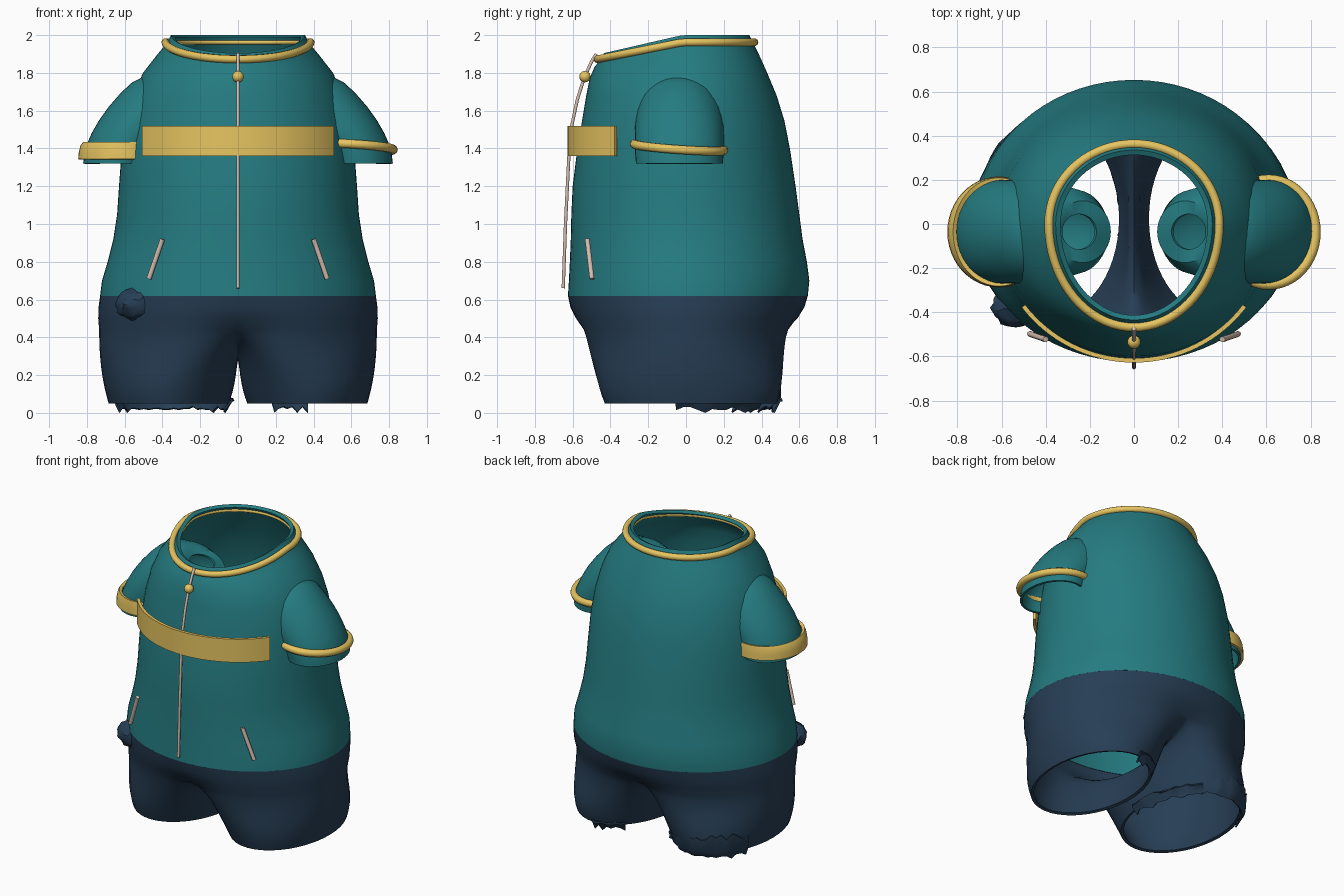
import bpy, bmesh, math, random
from mathutils import Vector as V

random.seed(4)
cube = bpy.data.objects.get("Cube")
if cube:
    bpy.data.objects.remove(cube, do_unlink=True)


def material(name, r, g, b):
    m = bpy.data.materials.new(name)
    m.use_nodes = True
    m.diffuse_color = (r, g, b, 1)
    m.node_tree.nodes["Principled BSDF"].inputs["Base Color"].default_value = (r, g, b, 1)
    return m


TEAL = material("teal cloth", 0.018, 0.2, 0.22)
NAVY = material("navy cloth", 0.02, 0.048, 0.09)
GOLD = material("gold trim", 0.8, 0.56, 0.12)
ZIP = material("beige zip", 0.68, 0.52, 0.43)


def activate(ob):
    bpy.ops.object.select_all(action="DESELECT")
    ob.select_set(True)
    bpy.context.view_layer.objects.active = ob


def finish(name, bm, mat, thick=0, smooth=40):
    bmesh.ops.remove_doubles(bm, verts=bm.verts, dist=0.0005)
    bmesh.ops.recalc_face_normals(bm, faces=bm.faces)
    me = bpy.data.meshes.new(name)
    bm.to_mesh(me)
    bm.free()
    me.materials.append(mat)
    ob = bpy.data.objects.new(name, me)
    bpy.context.collection.objects.link(ob)
    activate(ob)
    if thick:
        mod = ob.modifiers.new("Thickness", "SOLIDIFY")
        mod.thickness, mod.offset = thick, -1
        bpy.ops.object.modifier_apply(modifier=mod.name)
    bpy.ops.object.shade_smooth_by_angle(angle=math.radians(smooth))
    return ob


def skin(bm, rings, closed=True):
    rows = [[bm.verts.new(p) for p in ring] for ring in rings]
    n = len(rows[0])
    for a, b in zip(rows, rows[1:]):
        for i in range(n if closed else n - 1):
            j = (i + 1) % n
            bm.faces.new((a[i], a[j], b[j], b[i]))


def loft(name, rings, mat, thick=0, closed=True):
    bm = bmesh.new()
    skin(bm, rings, closed)
    return finish(name, bm, mat, thick)


def tube(name, pts, radius, mat, cyclic=False):
    cu = bpy.data.curves.new(name, "CURVE")
    cu.dimensions = "3D"
    cu.bevel_depth, cu.bevel_resolution, cu.use_fill_caps = radius, 3, True
    sp = cu.splines.new("POLY")
    sp.points.add(len(pts) - 1)
    for p, co in zip(sp.points, pts):
        p.co = (*co, 1)
    sp.use_cyclic_u = cyclic
    ob = bpy.data.objects.new(name, cu)
    bpy.context.collection.objects.link(ob)
    cu.materials.append(mat)
    activate(ob)
    bpy.ops.object.convert(target="MESH")
    bpy.ops.object.shade_smooth_by_angle(angle=math.radians(50))


def circle(n):
    return [math.tau * i / n for i in range(n)]


def oval(a, rx, front, back):
    s = math.sin(a)
    return V((rx * math.cos(a), s * (front if s < 0 else back), 0))


# Shirt body: height, half width, front depth, back depth, forward dip
body = [(0.62, 0.73, 0.625, 0.645, 0), (0.70, 0.72, 0.62, 0.653, 0), (0.8, 0.69, 0.615, 0.64, 0),
        (0.92, 0.66, 0.61, 0.617, 0), (1.05, 0.64, 0.607, 0.6, 0), (1.2, 0.63, 0.6, 0.58, 0),
        (1.4, 0.615, 0.575, 0.55, 0), (1.55, 0.59, 0.55, 0.52, 0), (1.68, 0.555, 0.53, 0.48, 0.02),
        (1.8, 0.503, 0.51, 0.43, 0.06), (1.9, 0.425, 0.485, 0.385, 0.15), (1.96, 0.375, 0.455, 0.355, 0.21),
        (2.0, 0.355, 0.435, 0.335, 0.23)]
rings = []
for z, rx, f, b, dip in body:
    ring = [oval(a, rx, f, b) for a in circle(72)]
    rings.append([V((p.x, p.y, z - dip * max(0, -p.y - 0.02))) for p in ring])
loft("shirt_body", rings, TEAL, 0.025)

# Neck piping outside and inside the collar
for name, rx, f, b, r in (("collar_piping", 0.385, 0.468, 0.362, 0.021),
                          ("collar_inner_piping", 0.35, 0.425, 0.328, 0.012)):
    ring = [oval(a, rx, f, b) for a in circle(72)]
    tube(name, [(p.x, p.y, 1.962 - 0.2 * max(0, -p.y - 0.02)) for p in ring], r, GOLD, True)

# Trousers: hip rows that split into two legs across a saddle
hips = [(0.62, 0.73, 0.625, 0.645, 0), (0.56, 0.738, 0.615, 0.63, 0.005),
        (0.5, 0.74, 0.6, 0.608, 0.03), (0.44, 0.735, 0.58, 0.58, 0.1)]
HALF, SADDLE = 28, 18


def leg_hem(deg, side, grow=0.0):
    a = math.radians(deg)
    return V((side * (0.367 + (0.318 + grow) * math.cos(a)), 0.025 + (0.455 + grow) * math.sin(a), 0.05))


bm = bmesh.new()
for side in (1, -1):
    rows = []
    for z, rx, f, b, groove in hips:
        row = []
        for i in range(HALF + 1):
            p = oval(math.pi * (i / HALF - 0.5), rx, f, b)
            p.y *= 1 - groove * math.exp(-(p.x / 0.18) ** 2)
            row.append(V((side * p.x, p.y, z)))
        rows.append(row)
    skin(bm, rows, False)
    top = rows[-1]
    degs = [125 * (2 * i / HALF - 1) for i in range(HALF + 1)]
    start, end = top[-1].y, top[0].y
    ring = list(top)
    for i in range(1, SADDLE):
        t = i / SADDLE
        ring.append(V((0, start + (end - start) * t, 0.28 + 0.16 * (2 * t - 1) ** 2)))
        degs.append(125 + 110 * t)
    columns = []
    for p, d in zip(ring, degs):
        # Sharp seam in the middle of the saddle, rounded hollow at its ends
        s = max(0, 1 - abs(p.x) / 0.28) ** 2
        e = min(1, (p.y / 0.53) ** 2)
        lead = V((0, -0.07 * p.y, -0.14)).lerp(V((side * (0.012 + 0.085 * e), -0.1 * p.y, -0.06 + 0.04 * e)), s)
        q = leg_hem(d, side)
        out = (q - V((side * 0.367, 0.025, 0.05))) * 0.12
        c1, c2 = p + lead, q + out + V((0, 0, 0.13 - 0.03 * s))
        columns.append([p * (1 - t) ** 3 + c1 * 3 * t * (1 - t) ** 2 + c2 * 3 * t * t * (1 - t) + q * t ** 3
                        for t in (j / 10 for j in range(11))])
    skin(bm, list(zip(*columns)))
finish("trousers", bm, NAVY, 0.02, 60)


# Ragged cloth hanging from the back of the leg hems
def ragged(name, side, first, last, height):
    n = int((last - first) / 5)
    rows = [[], [], []]
    for i in range(n + 1):
        d = first + (last - first) * i / n
        for row, z, grow in ((0, height * random.uniform(0.7, 1), 0.026), (1, 0.06, 0.018),
                             (2, random.choice((0, 0.015, 0.02, 0.03)), -0.01)):
            p = leg_hem(d, side, grow + random.uniform(-0.006, 0.006))
            p.z = z
            rows[row].append(p)
    loft(name, rows, NAVY, 0.01, False)


ragged("right_leg_ragged_hem", -1, 30, 120, 0.19)
ragged("right_leg_torn_edge", -1, 120, 190, 0.08)
ragged("left_leg_torn_edge", 1, 90, 125, 0.07)

# Crumpled cloth at the right hip
bm = bmesh.new()
bmesh.ops.create_icosphere(bm, subdivisions=3, radius=1)
for v in bm.verts:
    k = random.uniform(0.9, 1.08)
    v.co = V((-0.535 + 0.11 * k * v.co.x, -0.38 + 0.085 * k * v.co.y, 0.575 + 0.085 * k * v.co.z))
finish("crumpled_cloth", bm, NAVY, smooth=40)

# Sleeves: outer x, z, inner x, z, half depth of each ring
sleeve = [(0.82, 1.32, 0.45, 1.32, 0.23), (0.81, 1.4, 0.43, 1.36, 0.235), (0.775, 1.48, 0.41, 1.38, 0.235),
          (0.735, 1.55, 0.39, 1.39, 0.235), (0.685, 1.62, 0.36, 1.40, 0.235), (0.62, 1.695, 0.32, 1.42, 0.23),
          (0.56, 1.75, 0.26, 1.45, 0.225), (0.49, 1.785, 0.18, 1.49, 0.21), (0.42, 1.79, 0.115, 1.55, 0.19),
          (0.36, 1.77, 0.105, 1.64, 0.14), (0.325, 1.73, 0.17, 1.69, 0.08)]
for label, side in (("left", 1), ("right", -1)):
    rings = []
    for ox, oz, ix, iz, ry in sleeve:
        c, u = V((ox + ix, 0, oz + iz)) / 2, V((ox - ix, 0, oz - iz)) / 2
        ring = [c + u * math.cos(a) + V((0, ry * math.sin(a) - 0.035, 0)) for a in circle(40)]
        rings.append([V((side * p.x, p.y, p.z)) for p in ring])
    loft(label + "_sleeve", rings, TEAL, 0.015)

# Cuff trim: thin tilted piping on the left, broad flared band on the right
cuff = [V((0.61 + 0.212 * math.cos(a), -0.037 + 0.237 * math.sin(a), 0)) for a in circle(48)]
tube("left_cuff_piping", [(p.x, p.y, 1.422 - 0.07 * (p.y + 0.25) - 0.06 * (p.x - 0.6)) for p in cuff],
     0.024, GOLD, True)
rings = []
for z, r in ((1.343, 0.234), (1.38, 0.231), (1.415, 0.222), (1.435, 0.208)):
    rings.append([V((-0.612 - r * math.cos(a), -0.036 + (0.2 + 0.22 * r) * math.sin(a), z)) for a in circle(48)])
loft("right_cuff_band", rings, GOLD, 0.02)

# Chest band
arc = [math.radians(-90 + 53 * (i / 16 - 1)) for i in range(33)]
loft("chest_band", [[V((0.637 * math.cos(a), 0.628 * math.sin(a), z)) for a in arc]
                    for z in (1.36, 1.44, 1.52)], GOLD, 0.02, False)

# Front zip, its pull and the pocket zips
tube("front_zip", [(0, -0.65, 0.66), (0, -0.638, 1.0), (0, -0.62, 1.36), (0, -0.605, 1.52),
                   (0, -0.575, 1.66), (0, -0.54, 1.77), (0, -0.5, 1.86), (0, -0.475, 1.9)], 0.009, ZIP)
bpy.ops.mesh.primitive_uv_sphere_add(segments=20, ring_count=12, radius=0.03, location=(0, -0.535, 1.78))
pull = bpy.context.object
pull.name = "zip_pull"
pull.data.materials.append(GOLD)
bpy.ops.object.shade_smooth()
for label, side in (("left", 1), ("right", -1)):
    tube(label + "_pocket_zip", [(side * 0.4, -0.523, 0.92), (side * 0.472, -0.498, 0.71)], 0.013, ZIP)
